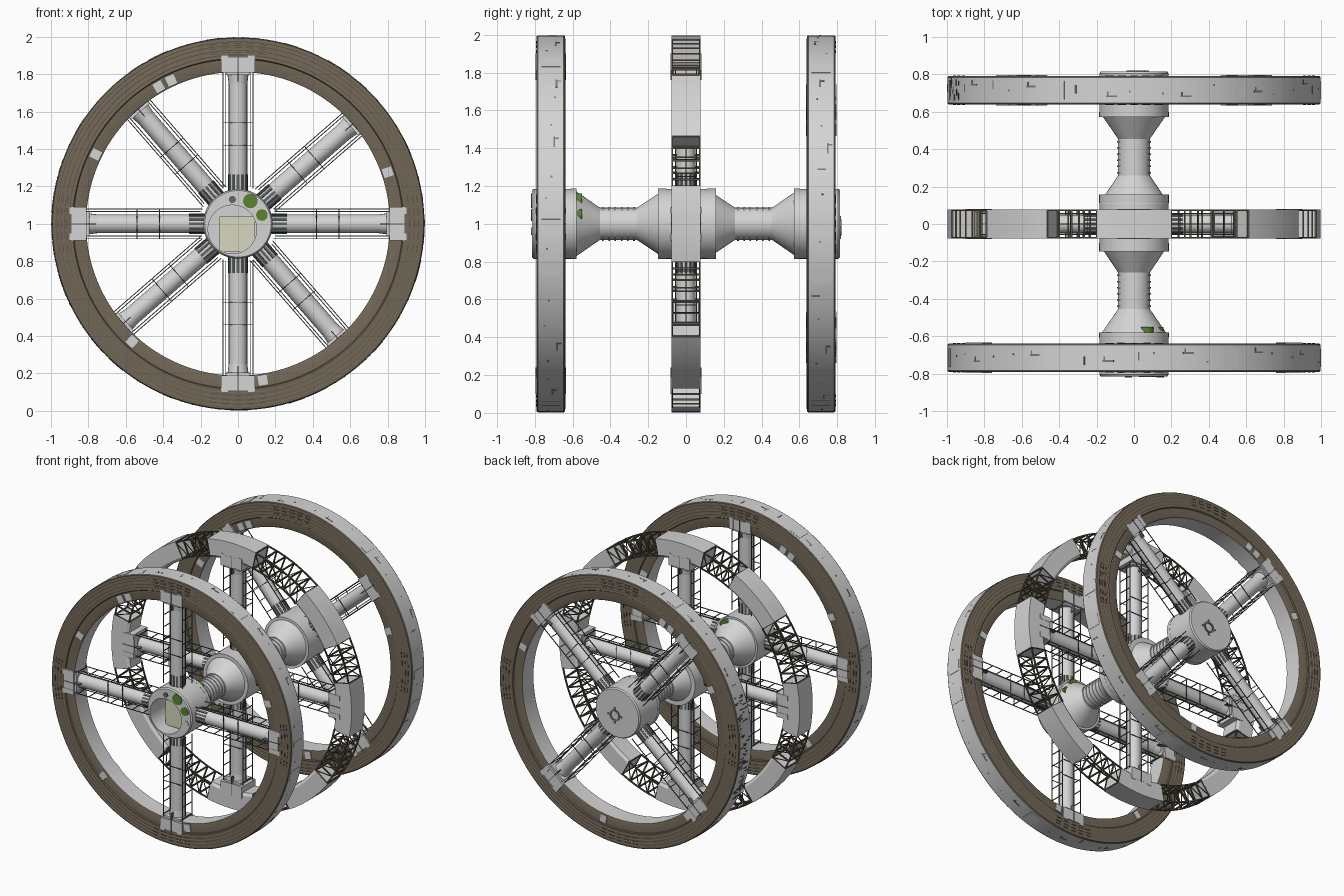
import bpy, bmesh, math, random
from mathutils import Matrix, Vector

random.seed(4)
cube = bpy.data.objects.get("Cube")
if cube:
    bpy.data.objects.remove(cube)


def material(name, r, g, b):
    m = bpy.data.materials.new(name)
    m.use_nodes = True
    m.diffuse_color = (r, g, b, 1)
    m.node_tree.nodes["Principled BSDF"].inputs["Base Color"].default_value = (r, g, b, 1)
    return m


GREY = material("light grey hull", .66, .66, .67)
BROWN = material("brown cladding", .17, .138, .098)
TRUSS = material("truss brown", .1, .083, .058)
MARK = material("mid grey marking", .2, .2, .205)
DARK = material("dark grey detail", .06, .06, .062)
COLLAR = material("collar grey", .12, .135, .13)
CREAM = material("cream bay", .68, .68, .52)
GREEN = material("garden green", .1, .23, .03)


def finish(name, bm, mats, smooth=False):
    bmesh.ops.recalc_face_normals(bm, faces=bm.faces)
    me = bpy.data.meshes.new(name)
    bm.to_mesh(me)
    bm.free()
    for m in mats:
        me.materials.append(m)
    ob = bpy.data.objects.new(name, me)
    bpy.context.collection.objects.link(ob)
    if smooth:
        bpy.ops.object.select_all(action='DESELECT')
        ob.select_set(True)
        bpy.context.view_layer.objects.active = ob
        bpy.ops.object.shade_smooth_by_angle(angle=math.radians(32))
    return ob


def frame(deg):
    """Local x points outward from the axle, y along the axle, z along the rim."""
    return Matrix.Translation((0, 0, 1)) @ Matrix.Rotation(-math.radians(deg), 4, 'Y')


def box(bm, mtx, centre, size):
    m = mtx @ Matrix.Translation(centre) @ Matrix.Diagonal((*size, 1))
    bmesh.ops.create_cube(bm, size=1, matrix=m)


def bar(bm, a, b, w):
    m = Matrix.Translation((a + b) / 2) @ (b - a).to_track_quat('Z', 'Y').to_matrix().to_4x4()
    box(bm, m, (0, 0, 0), (w, w, (b - a).length))


def lathe(bm, profile, segs=96, y0=0, closed=False):
    """Spin (radius, y, material) points round the axle; caps open ends."""
    rings = []
    for r, y, _ in profile:
        rings.append([bm.verts.new((r * math.cos(t), y + y0, 1 + r * math.sin(t)))
                      for t in (2 * math.pi * i / segs for i in range(segs))])
    n = len(rings)
    for j in range(n if closed else n - 1):
        a, b = rings[j], rings[(j + 1) % n]
        for i in range(segs):
            k = (i + 1) % segs
            bm.faces.new((a[i], a[k], b[k], b[i])).material_index = profile[j][2]
    if not closed:
        bm.faces.new(rings[0])
        bm.faces.new(rings[-1])


def hoop(bm, r0, r1, y0, y1, segs=48):
    lathe(bm, [(r0, y0, 0), (r1, y0, 0), (r1, y1, 0), (r0, y1, 0)], segs, closed=True)


def cylinder(bm, x, z, r, y0, y1, segs=24):
    m = Matrix.Translation((x, (y0 + y1) / 2, z)) @ Matrix.Rotation(math.pi / 2, 4, 'X')
    bmesh.ops.create_cone(bm, cap_ends=True, segments=segs, radius1=r, radius2=r,
                          depth=y1 - y0, matrix=m)


# Central hub: drums, cones and necks, mirrored about the middle
half = [(.178, .815), (.185, .805), (.185, .60), (.085, .455), (.085, .26), (.185, .11)]
hub_profile = [(r, -y, 0) for r, y in half] + [(r, y, 0) for r, y in reversed(half)]
bm = bmesh.new()
lathe(bm, hub_profile, 64)
hub = finish("hub", bm, [GREY])

# Round docking bay cut into the front drum
bm = bmesh.new()
cylinder(bm, -.03, .97, .13, -.9, -.62, 48)
cutter = finish("bay_cutter", bm, [GREY])
cutter.hide_render = True
mod = hub.modifiers.new("bay", 'BOOLEAN')
mod.operation, mod.solver, mod.object = 'DIFFERENCE', 'EXACT', cutter
bpy.ops.object.select_all(action='DESELECT')
bpy.context.view_layer.objects.active = hub
hub.select_set(True)
bpy.ops.object.modifier_apply(modifier="bay")
bpy.data.objects.remove(cutter)
bpy.ops.object.shade_smooth_by_angle(angle=math.radians(32))

bm = bmesh.new()
box(bm, Matrix(), (-.005, -.665, .945), (.19, .1, .19))
finish("bay_block", bm, [CREAM])

bm = bmesh.new()
for x, z, r in ((.066, 1.122, .039), (.128, 1.047, .031)):
    cylinder(bm, x, z, r, -.819, -.55)
finish("garden_modules", bm, [GREEN], True)
bm = bmesh.new()
cylinder(bm, -.03, 1.13, .019, -.82, -.8)
finish("front_port", bm, [COLLAR], True)
bm = bmesh.new()
cylinder(bm, .14, .96, .02, -.82, -.8)
finish("port_cover", bm, [GREY], True)

# Rear docking ring
bm = bmesh.new()
lathe(bm, [(.03, .81, 0), (.03, .822, 0), (.042, .822, 0), (.042, .81, 0)], 24, closed=True)
for deg in range(0, 360, 90):
    box(bm, frame(deg), (.05, .816, 0), (.02, .008, .012))
bmesh.ops.translate(bm, vec=(.02, 0, -.02), verts=bm.verts)
finish("rear_dock", bm, [MARK], True)

# Ribs round both necks and low bands round the drums
bm = bmesh.new()
for s in (-1, 1):
    for i in range(6):
        y = s * (.275 + i * .033)
        hoop(bm, .08, .09, y - .004, y + .004, 32)
    for y in (.13, .59):
        hoop(bm, .15, .1865, s * y - .018, s * y + .018 * (y < .2) + .01)
finish("neck_ribs", bm, [GREY], True)

# Outer wheel rims: grey bands with stepped brown cladding
side = [(.997, .068, 1), (.992, .075, 1)]
for r in (.975, .955, .93, .905):
    side += [(r, .077, 1), (r - .004, .075, 1)]
side += [(.885, .077, 1), (.88, .07, 1), (.822, .07, 1), (.812, .066, 0)]
# The mirrored side runs backwards, so each material comes from the previous point
back = [(side[i][0], -side[i][1], side[i - 1][2] if i else 0) for i in range(len(side))][::-1]
for name, y0 in (("front", -.715), ("rear", .715)):
    bm = bmesh.new()
    lathe(bm, side + back, 128, y0, True)
    finish(name + "_rim", bm, [GREY, BROWN], True)

    # Raised dashes on the cladding near the quarter points
    bm = bmesh.new()
    for r in (.917, .943, .965):
        for q in range(0, 360, 90):
            for i in range(-2, 3):
                for s in (-1, 1):
                    box(bm, frame(q + i * 4), (r, y0 + s * .077, 0), (.005, .003, .04))
    finish(name + "_dashes", bm, [TRUSS])

    # Light plates at the inner edge of the cladding
    bm = bmesh.new()
    for deg in (19, 115, 120, 154, 228, 279):
        for s in (-1, 1):
            box(bm, frame(deg), (.845, y0 + s * .07, 0), (.055, .014, .05))
    finish(name + "_plates", bm, [GREY])

    # Hull markings and hatches round the tread
    bm, hatches = bmesh.new(), bmesh.new()
    for i in range(44):
        m = frame(i * 8.2 + random.uniform(-2, 2))
        y = y0 + random.uniform(-.035, .035)
        if i % 7 == 0:
            box(hatches, m, (.995, y0, 0), (.007, .1, .085))
        elif i % 3 == 0:
            box(bm, m, (.995, y, 0), (.006, .009, .06))
            box(bm, m, (.995, y + .012, .02), (.006, .024, .008))
        else:
            box(bm, m, (.995, y, 0), (.006, random.choice((.01, .01, .045)), .01))
    finish(name + "_markings", bm, [MARK])
    finish(name + "_hatches", hatches, [GREY])

# Burnt streaks on one side of the rear rim
bm = bmesh.new()
for i in range(60):
    box(bm, frame(random.uniform(160, 206)), (.995, .715 + random.uniform(-.05, .05), 0),
        (.007, random.uniform(.02, .045), .008))
finish("rear_streaks", bm, [DARK])

# Middle ring: solid segments at the spokes and between them
solids = sorted([(c - 11.5, c + 11.5) for c in (0, 90, 180, 270)] +
                [(c - 12, c + 12) for c in (40, 130, 220, 311)])
bm = bmesh.new()
for a0, a1 in solids:
    rings = []
    for i in range(9):
        m = frame(a0 + (a1 - a0) * i / 8)
        rings.append([bm.verts.new(m @ Vector(p)) for p in
                      ((.86, -.065, 0), (.88, -.078, 0), (.997, -.078, 0),
                       (.997, .078, 0), (.88, .078, 0), (.86, .065, 0))])
    for a, b in zip(rings, rings[1:]):
        for k in range(6):
            n = (k + 1) % 6
            bm.faces.new((a[k], a[n], b[n], b[k]))
    bm.faces.new(rings[0])
    bm.faces.new(rings[-1])
finish("middle_ring_segments", bm, [GREY], True)

# Open trusses bridging the gaps of the middle ring
bm = bmesh.new()
corners = [(.87, -.073, 0), (.99, -.073, 0), (.99, .073, 0), (.87, .073, 0)]
for (_, a0), (a1, _) in zip(solids, solids[1:] + [(solids[0][0] + 360, 0)]):
    n = max(3, round((a1 - a0) / 4.5))
    bays = [[frame(a0 + (a1 - a0) * i / n) @ Vector(c) for c in corners] for i in range(n + 1)]
    for i, p in enumerate(bays):
        for k in range(4):
            j = (k + 1) % 4
            bar(bm, p[k], p[j], .009)
            if i < n:
                q = bays[i + 1]
                bar(bm, p[k], q[k], .009)
                if k % 2 == 0:
                    bar(bm, p[k], q[j], .005)
finish("middle_ring_truss", bm, [TRUSS])

# Spokes: tube, ribbed collar, rail cage, rim bracket and fin
for name, y0, start in (("front", -.715, 0), ("middle", 0, 0), ("rear", .715, 41)):
    tubes, collars, rails, brackets = (bmesh.new() for _ in range(4))
    for q in range(4):
        f = frame(start + q * 90) @ Matrix.Translation((0, y0, 0))
        turn = Matrix.Rotation(math.pi / 2, 4, 'Y')
        for r, flare, depth in ((.5, .05, .68), (.79, .06, .08)):
            bmesh.ops.create_cone(tubes, cap_ends=True, segments=20, radius1=.05, radius2=flare,
                                  depth=depth, matrix=f @ Matrix.Translation((r, 0, 0)) @ turn)
        for i in range(12):
            box(collars, f @ Matrix.Rotation(i * math.pi / 6, 4, 'X'), (.22, 0, .048), (.085, .014, .012))
        box(collars, f, (.83, 0, 0), (.14, .163, .005))
        for t in (-.08, .08):
            for y in (-.055, .055):
                box(rails, f, (.51, y, t), (.64, .005, .005))
            box(rails, f, (.51, 0, t * .82), (.62, .005, .005))
            for i in range(7):
                box(rails, f, (.25 + i * .09, 0, t), (.005, .11, .005))
        for r in (.42, .54):
            for y in (-.055, .055):
                box(rails, f, (r, y, 0), (.004, .004, .16))
        box(brackets, f, (.85, 0, 0), (.08, .158, .18))
        box(brackets, f, (.81, 0, 0), (.03, .13, .13))
        for s in (-1, 1):
            box(brackets, f, (.855, 0, s * .07), (.09, .162, .035))
    finish(name + "_spoke_tubes", tubes, [GREY], True)
    finish(name + "_spoke_collars", collars, [COLLAR])
    finish(name + "_spoke_rails", rails, [COLLAR])
    finish(name + "_spoke_brackets", brackets, [GREY])
